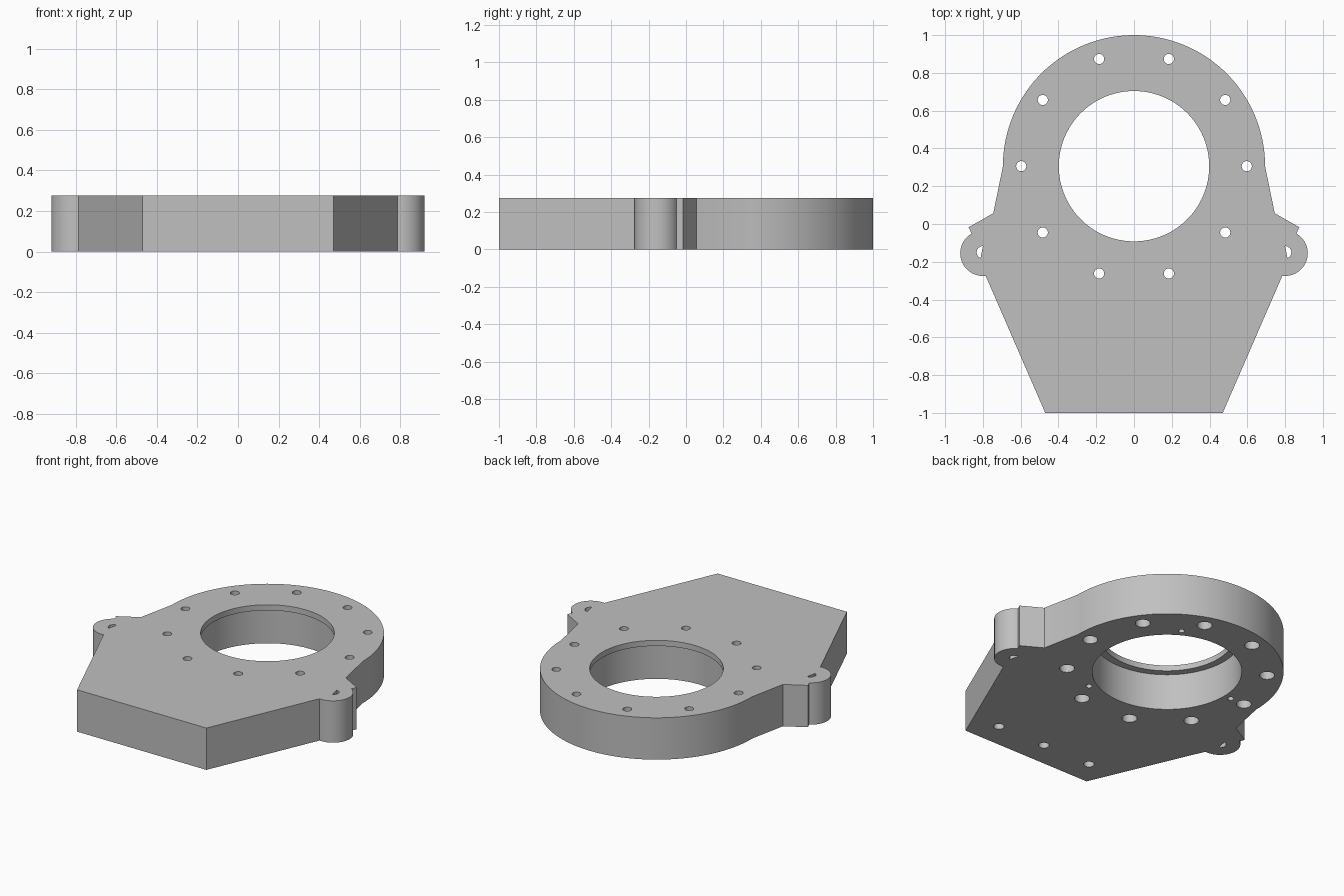
import bpy, bmesh
from math import cos, sin, pi, radians

if "Cube" in bpy.data.objects:
    bpy.data.objects.remove(bpy.data.objects["Cube"], do_unlink=True)

THICK = 0.275
HUB_Y = 0.306

grey = bpy.data.materials.new("machined_grey")
grey.use_nodes = True
grey.diffuse_color = (0.53, 0.53, 0.53, 1)
grey.node_tree.nodes["Principled BSDF"].inputs["Base Color"].default_value = (0.53, 0.53, 0.53, 1)


def arc(cx, cy, r, start, end, n):
    """Points on an arc, angles in degrees."""
    angles = [radians(start + (end - start) * i / n) for i in range(n + 1)]
    return [(cx + r * cos(a), cy + r * sin(a)) for a in angles]


def make_object(name, bm):
    bmesh.ops.recalc_face_normals(bm, faces=bm.faces)
    mesh = bpy.data.meshes.new(name)
    bm.to_mesh(mesh)
    bm.free()
    mesh.materials.append(grey)
    obj = bpy.data.objects.new(name, mesh)
    bpy.context.collection.objects.link(obj)
    return obj


def prism(name, outline, z0, z1):
    bm = bmesh.new()
    face = bm.faces.new([bm.verts.new((x, y, z0)) for x, y in outline])
    out = bmesh.ops.extrude_face_region(bm, geom=[face])
    verts = [v for v in out["geom"] if isinstance(v, bmesh.types.BMVert)]
    bmesh.ops.translate(bm, verts=verts, vec=(0, 0, z1 - z0))
    return make_object(name, bm)


def round_cutter(x, y, profile, n):
    """Stepped round cutter from (radius, height) pairs, bottom to top."""
    bm = bmesh.new()
    rings = [[bm.verts.new((x + r * cos(2 * pi * i / n), y + r * sin(2 * pi * i / n), z))
              for i in range(n)] for r, z in profile]
    for low, high in zip(rings, rings[1:]):
        for i in range(n):
            j = (i + 1) % n
            bm.faces.new((low[i], low[j], high[j], high[i]))
    bm.faces.new(rings[0])
    bm.faces.new(rings[-1])
    return make_object("cutter", bm)


# Plate outline: rounded back, tapered flanks, clamp ears and wedge front
EAR = (0.80, -0.155)
left_side = [(0.47, -1.0), (0.785, -0.275)]
left_side += arc(*EAR, 0.12, -90, 60, 28)
left_side += [(0.875, -0.017), (0.745, 0.057)]
back = arc(0, HUB_Y, 0.694, 0, 180, 72)
right_side = [(-x, y) for x, y in reversed(left_side)]
plate = prism("mounting_plate", left_side + back + right_side, 0, THICK)

cutters = []
TOP = THICK + 0.05

# Central bore with a thin retaining lip at the top
cutters.append(round_cutter(0, HUB_Y, [(0.445, -0.05), (0.445, 0.238), (0.398, 0.238), (0.398, TOP)], 96))

# Ten bolt holes, counterbored from below
for k in range(10):
    a = 2 * pi * k / 10
    cutters.append(round_cutter(0.597 * cos(a), HUB_Y + 0.597 * sin(a),
                                [(0.045, -0.05), (0.045, 0.16), (0.027, 0.16), (0.027, TOP)], 24))

# Three blind pin holes around the bore
for deg in (60, 180, 300):
    a = radians(deg)
    cutters.append(round_cutter(0.495 * cos(a), HUB_Y + 0.495 * sin(a), [(0.019, -0.05), (0.019, 0.12)], 20))

# Three blind holes along the front edge
for x in (-0.35, 0, 0.35):
    cutters.append(round_cutter(x, -0.835, [(0.032, -0.05), (0.032, 0.15)], 24))

# Half-moon slots through the ears
for side in (-1, 1):
    moon = [(side * x, y) for x, y in arc(0.80, -0.15, 0.033, -68, 90, 14)]
    cutters.append(prism("cutter", moon, -0.05, TOP))

# Cut every opening, then drop the cutters
bpy.context.view_layer.objects.active = plate
for cutter in cutters:
    mod = plate.modifiers.new("cut", "BOOLEAN")
    mod.operation = "DIFFERENCE"
    mod.solver = "EXACT"
    mod.object = cutter
    bpy.ops.object.modifier_apply(modifier=mod.name)
    bpy.data.objects.remove(cutter, do_unlink=True)

# Smooth curved walls, crisp edges
bpy.ops.object.select_all(action="DESELECT")
plate.select_set(True)
bpy.ops.object.shade_smooth_by_angle(angle=radians(25))
